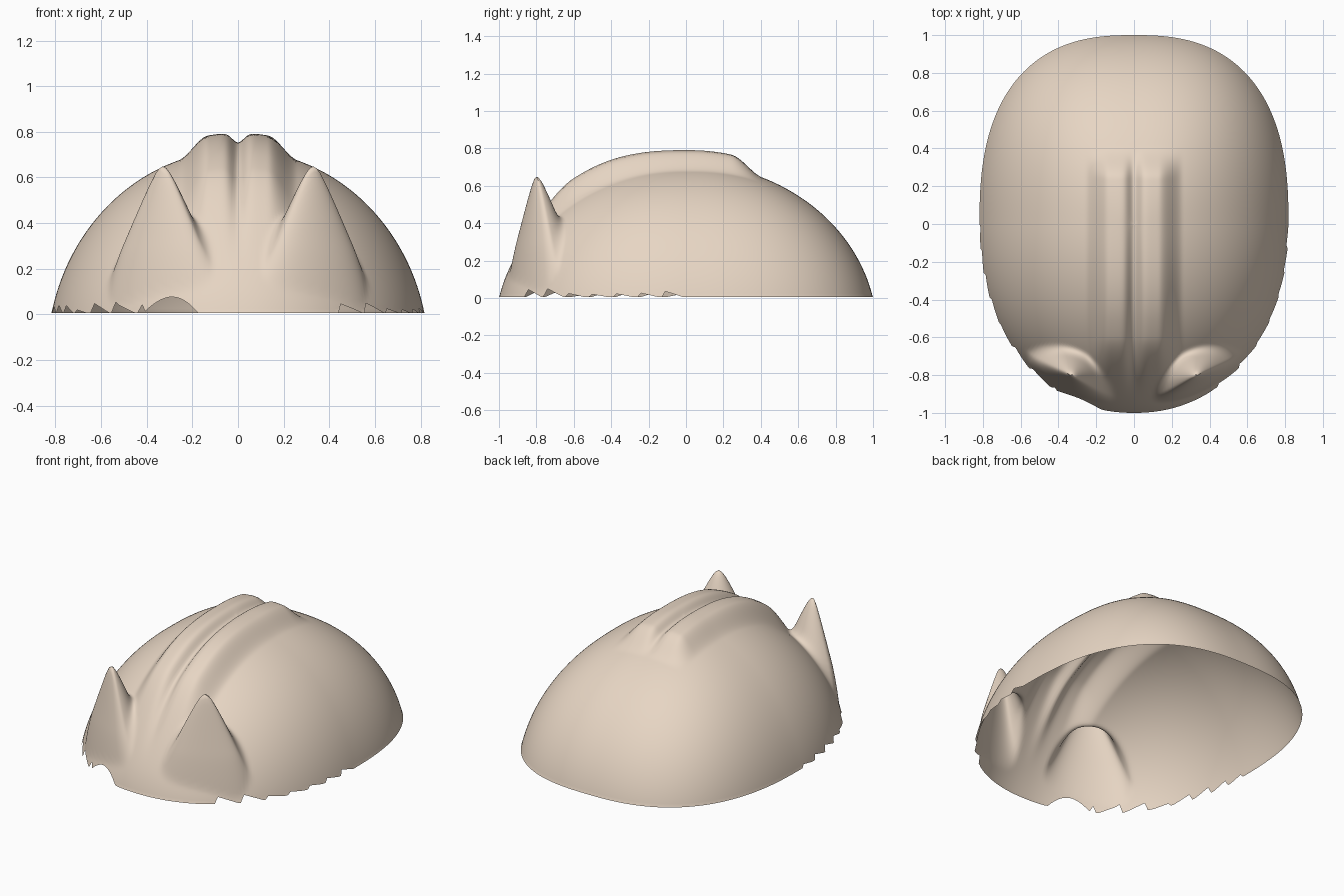
import bpy, bmesh, math, random

if "Cube" in bpy.data.objects:
    bpy.data.objects.remove(bpy.data.objects["Cube"])

random.seed(4)
SEGS, RINGS = 320, 96
W, H = 0.818, 0.720
PHI0 = math.radians(12)


def smooth(t):
    t = max(0.0, min(1.0, t))
    return t * t * (3 - 2 * t)


def outline(x, y):
    # Rounder at the front, squarer at the back
    n = 2.55 if y > 0 else 2.13
    return (abs(x / W) ** n + abs(y) ** n) ** (1 / n)


def dome(r):
    c = min(1.0, r * math.cos(PHI0))
    return H * (math.sqrt(1 - c * c) - math.sin(PHI0)) / (1 - math.sin(PHI0))


def ridge(x, y):
    # Twin crest along the top with a centre groove
    lift = 0.075 * smooth((0.26 - abs(x)) / 0.13) - 0.042 * math.exp(-(x / 0.035) ** 2)
    return lift * (1 + 0.3 * smooth(-y / 0.5)) * smooth((0.41 - y) / 0.17) * smooth((y + 0.95) / 0.35)


def horn(x, y):
    # Flattened cone, its width turned along the front outline
    a = math.radians(27)
    dx, dy = abs(x) - 0.33, y + 0.80
    u = dx * math.cos(a) + dy * math.sin(a)
    v = -dx * math.sin(a) + dy * math.cos(a)
    front = 6.2 if v < 0 else 2.5
    d = math.sqrt((u * 2.15) ** 2 + (v * front) ** 2 + 0.005)
    return 0.72 - d - 3.0 * max(0, d - 0.42) ** 2


def height(x, y):
    base = dome(outline(x, y)) + ridge(x, y)
    h = horn(x, y)
    k = 0.10
    blend = max(k - abs(base - h), 0) / k
    blend *= smooth((1 - outline(x, y)) / 0.06)
    return max(base, h) + blend * blend * k * 0.25


def rim_trim(i, x, y):
    # Sawtooth chips on the front flanks and a larger notch on one front side
    if y < -0.01 and abs(x) > 0.42:
        return teeth[i // 8] * (i % 8) / 7
    if -0.42 < x < -0.17 and y < 0:
        return 0.022 * math.sin(math.pi * (x + 0.42) / 0.25)
    return 0.0


teeth = [random.uniform(0.004, 0.014) for _ in range(SEGS // 8)]
bm = bmesh.new()
columns = []
top = bm.verts.new((0, 0, height(0, 0)))
for i in range(SEGS):
    a = 2 * math.pi * i / SEGS
    dx, dy = math.sin(a), math.cos(a)
    s = 1 / outline(dx, dy)
    trim = rim_trim(i, dx * s, dy * s)
    col = []
    for j in range(RINGS):
        phi = PHI0 + (math.pi / 2 - PHI0) * j / RINGS
        r = math.cos(phi) / math.cos(PHI0)
        r = min(r, 1 - trim) - 1e-5 * j
        x, y = dx * s * r, dy * s * r
        col.append(bm.verts.new((x, y, max(0.005, height(x, y)))))
    columns.append(col)

for i in range(SEGS):
    p, q = columns[i], columns[(i + 1) % SEGS]
    for j in range(RINGS - 1):
        bm.faces.new((p[j], p[j + 1], q[j + 1], q[j]))
    bm.faces.new((p[-1], top, q[-1]))
bmesh.ops.recalc_face_normals(bm, faces=bm.faces)
top.normal_update()
if top.normal.z < 0:
    bmesh.ops.reverse_faces(bm, faces=bm.faces)

# Single open shell
mesh = bpy.data.meshes.new("horned_shell")
bm.to_mesh(mesh)
bm.free()
shell = bpy.data.objects.new("horned_shell", mesh)
bpy.context.collection.objects.link(shell)
bpy.context.view_layer.objects.active = shell
shell.select_set(True)
bpy.ops.object.shade_smooth_by_angle(angle=math.radians(50))

skin = bpy.data.materials.new("tan")
skin.diffuse_color = (0.80, 0.67, 0.55, 1)
skin.use_nodes = True
skin.node_tree.nodes["Principled BSDF"].inputs["Base Color"].default_value = skin.diffuse_color
mesh.materials.append(skin)
